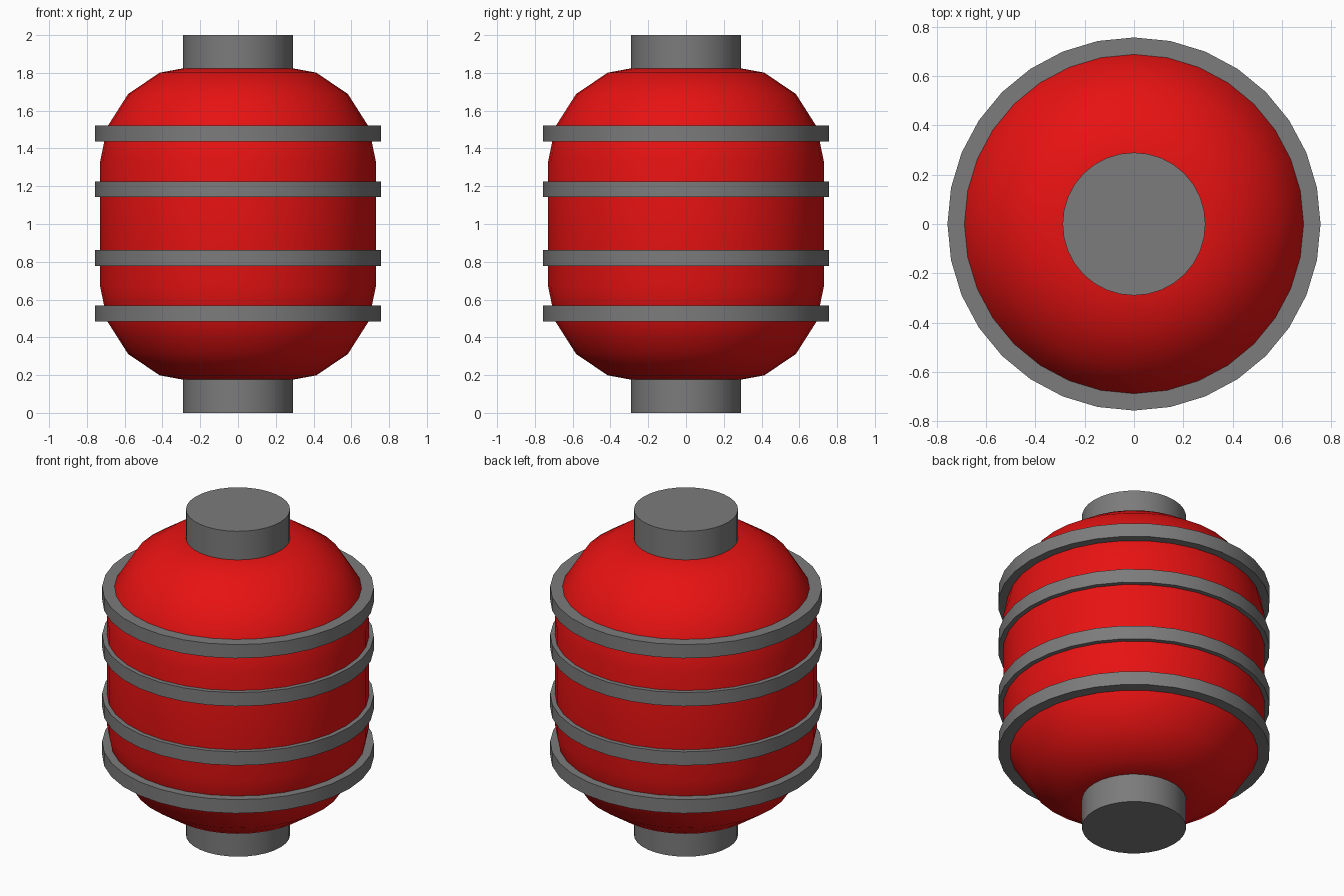
import bpy, bmesh, math

if "Cube" in bpy.data.objects:
    bpy.data.objects.remove(bpy.data.objects["Cube"])

SIDES = 32


def material(name, rgb):
    m = bpy.data.materials.new(name)
    m.diffuse_color = (*rgb, 1.0)
    m.use_nodes = True
    m.node_tree.nodes["Principled BSDF"].inputs["Base Color"].default_value = m.diffuse_color
    return m


red = material("red_paint", (0.80, 0.006, 0.006))
grey = material("grey_metal", (0.20, 0.20, 0.20))


def lathe(name, profile, mat, closed=False):
    """Revolve (radius, z) points about z; closed profiles make rings, open ones get end caps."""
    bm = bmesh.new()
    loops = []
    for r, z in profile:
        loops.append([bm.verts.new((r * math.cos(2 * math.pi * i / SIDES),
                                    r * math.sin(2 * math.pi * i / SIDES), z))
                      for i in range(SIDES)])
    pairs = list(zip(loops, loops[1:]))
    if closed:
        pairs.append((loops[-1], loops[0]))
    else:
        bm.faces.new(loops[0])
        bm.faces.new(loops[-1])
    for a, b in pairs:
        for i in range(SIDES):
            j = (i + 1) % SIDES
            bm.faces.new((a[i], a[j], b[j], b[i]))
    bmesh.ops.recalc_face_normals(bm, faces=bm.faces)
    mesh = bpy.data.meshes.new(name)
    bm.to_mesh(mesh)
    bm.free()
    mesh.materials.append(mat)
    ob = bpy.data.objects.new(name, mesh)
    bpy.context.collection.objects.link(ob)
    bpy.ops.object.select_all(action='DESELECT')
    ob.select_set(True)
    bpy.context.view_layer.objects.active = ob
    bpy.ops.object.shade_smooth_by_angle(angle=math.radians(30))
    return ob


# Rounded tank body, mirrored about z = 1
half = [(0.73, 0.33), (0.692, 0.515), (0.582, 0.688), (0.415, 0.801), (0.27, 0.828)]
body = [(r, 1 - h) for r, h in reversed(half)] + [(r, 1 + h) for r, h in half]
lathe("tank_body", body, red)

# Pipe stubs at both ends
lathe("bottom_pipe", [(0.29, 0.0), (0.29, 0.20)], grey)
lathe("top_pipe", [(0.29, 1.80), (0.29, 2.0)], grey)

# Four bands around the tank
for i, z in enumerate((0.526, 0.82, 1.184, 1.479)):
    lo, hi = z - 0.042, z + 0.042
    lathe(f"band_{i + 1}", [(0.67, lo), (0.757, lo), (0.757, hi), (0.67, hi)], grey, closed=True)
